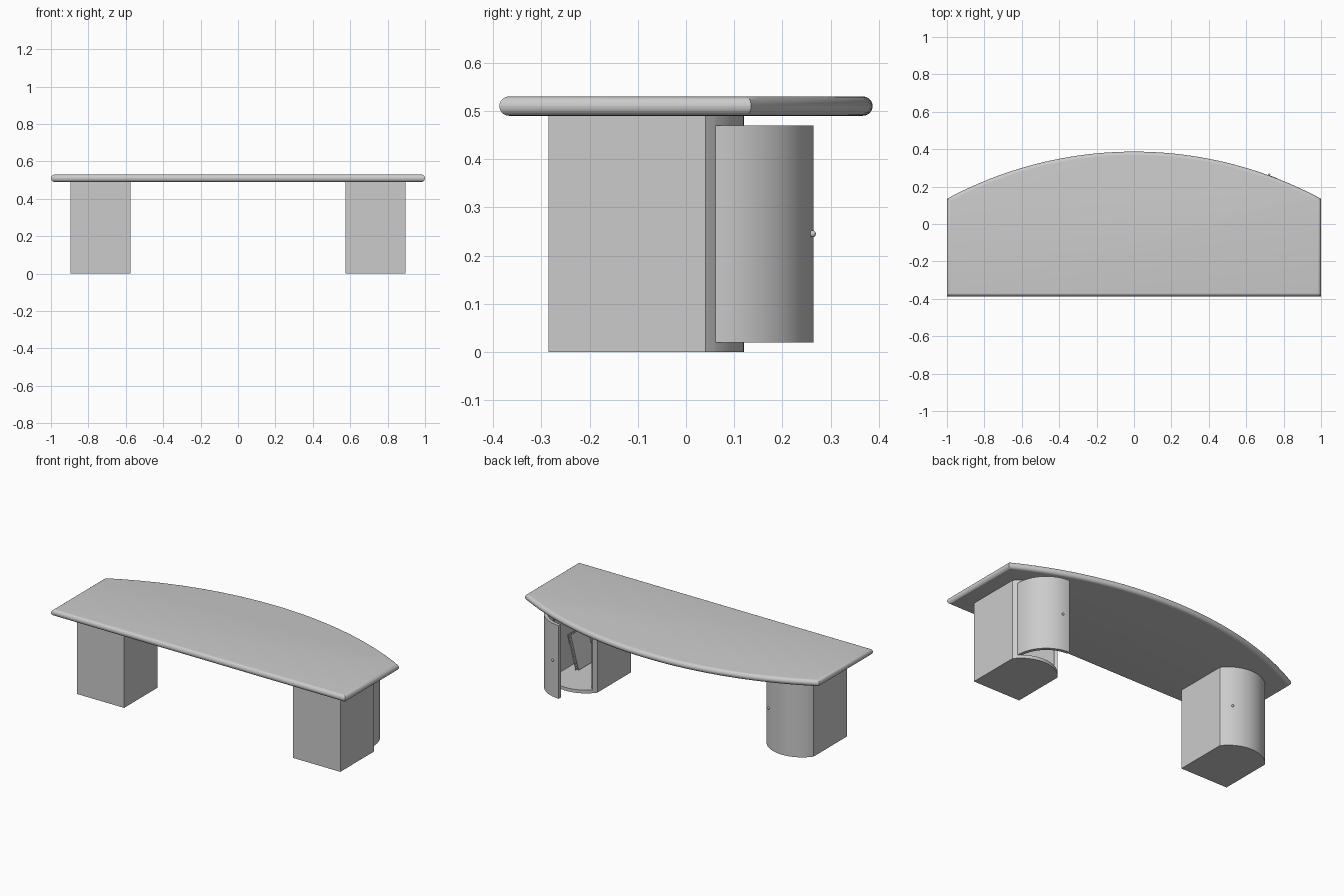
import bpy, bmesh, math
from mathutils import Matrix, Vector

cube = bpy.data.objects.get("Cube")
if cube:
    bpy.data.objects.remove(cube, do_unlink=True)

# One plain grey for the whole desk
grey = bpy.data.materials.new("light grey")
grey.use_nodes = True
grey.diffuse_color = (0.6, 0.6, 0.6, 1)
grey.node_tree.nodes["Principled BSDF"].inputs["Base Color"].default_value = grey.diffuse_color

DESK_UNDERSIDE, DESK_TOP = 0.49, 0.53
PLATE = 0.02                         # cabinet wall and door thickness
CABINET_X, HALF_W = 0.735, 0.16      # cabinet centre and half width
FRONT_Y = -0.285
ARC_Y, ARC_R = -0.08, 0.2            # centre and radius of the bowed back
DOOR_HALF = math.radians(45)


def finish(name, bm, matrix=Matrix()):
    bmesh.ops.transform(bm, matrix=matrix, verts=bm.verts)
    bmesh.ops.recalc_face_normals(bm, faces=bm.faces)
    mesh = bpy.data.meshes.new(name)
    bm.to_mesh(mesh)
    bm.free()
    mesh.materials.append(grey)
    obj = bpy.data.objects.new(name, mesh)
    bpy.context.collection.objects.link(obj)
    bpy.ops.object.select_all(action="DESELECT")
    obj.select_set(True)
    bpy.context.view_layer.objects.active = obj
    bpy.ops.object.shade_smooth_by_angle(angle=math.radians(30))
    return obj


def prism(points, z0, z1):
    bm = bmesh.new()
    face = bm.faces.new([bm.verts.new((x, y, z0)) for x, y in points])
    top = bmesh.ops.extrude_face_region(bm, geom=[face])["geom"]
    verts = [v for v in top if isinstance(v, bmesh.types.BMVert)]
    bmesh.ops.translate(bm, verts=verts, vec=(0, 0, z1 - z0))
    return bm


def arc(cy, r, start, end, steps):
    # Angles are measured from +y towards +x
    angles = [start + (end - start) * i / steps for i in range(steps + 1)]
    return [(r * math.sin(a), cy + r * math.cos(a)) for a in angles]


# Desk top: bowed back edge and a fully rounded rim
edge_y, back_y = 0.135, 0.387
sag = back_y - edge_y
bow_r = (1 + sag * sag) / (2 * sag)
bow = math.asin(1 / bow_r)
outline = arc(back_y - bow_r, bow_r, -bow, bow, 40) + [(1, -back_y), (-1, -back_y)]
bm = prism(outline, DESK_UNDERSIDE, DESK_TOP)
rim = [e for e in bm.edges if abs(e.verts[0].co.z - e.verts[1].co.z) < 0.001]
bmesh.ops.bevel(bm, geom=rim, offset=0.0198, segments=6, profile=0.5,
                affect="EDGES", clamp_overlap=False)
finish("desk_top", bm)


def pedestal(side, label, opening):
    place = Matrix.Translation((side * CABINET_X, 0, 0)) @ Matrix.Diagonal((side, 1, 1, 1))
    corner = math.asin(HALF_W / ARC_R)
    inner_w, inner_r = HALF_W - PLATE, ARC_R - PLATE
    inner_corner = math.asin(inner_w / inner_r)
    inner_front = [(inner_w, FRONT_Y + PLATE), (-inner_w, FRONT_Y + PLATE)]

    # Wall wrapping the front, sides and door jambs
    walls = arc(ARC_Y, ARC_R, DOOR_HALF, corner, 2)
    walls += [(HALF_W, FRONT_Y), (-HALF_W, FRONT_Y)]
    walls += arc(ARC_Y, ARC_R, -corner, -DOOR_HALF, 2)
    walls += arc(ARC_Y, inner_r, -DOOR_HALF, -inner_corner, 2)
    walls += inner_front[::-1]
    walls += arc(ARC_Y, inner_r, inner_corner, DOOR_HALF, 2)
    finish(label + "_cabinet_walls", prism(walls, 0, DESK_UNDERSIDE), place)

    # Floor and ceiling follow the bowed back
    plate = arc(ARC_Y, ARC_R, -DOOR_HALF, DOOR_HALF, 20)
    plate += arc(ARC_Y, inner_r, DOOR_HALF, inner_corner, 2) + inner_front
    plate += arc(ARC_Y, inner_r, -inner_corner, -DOOR_HALF, 2)
    finish(label + "_cabinet_floor", prism(plate, 0, PLATE), place)
    finish(label + "_cabinet_ceiling",
           prism(plate, DESK_UNDERSIDE - PLATE, DESK_UNDERSIDE), place)

    # Curved door and knob swing about the outer jamb
    hinge = Vector((ARC_R * math.sin(DOOR_HALF), ARC_Y + ARC_R * math.cos(DOOR_HALF), 0))
    swing = (place @ Matrix.Translation(hinge) @ Matrix.Rotation(-opening, 4, "Z")
             @ Matrix.Translation(-hinge))
    door = arc(ARC_Y, ARC_R, -DOOR_HALF, DOOR_HALF, 20)
    door += arc(ARC_Y, inner_r, DOOR_HALF, -DOOR_HALF, 20)
    finish(label + "_door", prism(door, PLATE, DESK_UNDERSIDE - PLATE), swing)
    x, y = arc(ARC_Y, ARC_R + 0.003, math.radians(-33), 0, 1)[0]
    bm = bmesh.new()
    bmesh.ops.create_uvsphere(bm, u_segments=12, v_segments=8, radius=0.007)
    finish(label + "_door_knob", bm, swing @ Matrix.Translation((x, y, 0.245)))


pedestal(1, "left", math.radians(46))
pedestal(-1, "right", 0)

# Ring binder leaning on the inside wall of the open cabinet
lean = Matrix.Translation((0.807, -0.175, 0.024)) @ Matrix.Rotation(math.radians(15), 4, "Y")


def block(name, centre, size):
    bm = bmesh.new()
    bmesh.ops.create_cube(bm, size=1)
    finish(name, bm, lean @ Matrix.Translation(centre) @ Matrix.Diagonal((*size, 1)))


for name, x in (("binder_front_cover", -0.01), ("binder_back_cover", 0.01)):
    block(name, (x, 0, 0.105), (0.003, 0.16, 0.21))
block("binder_pages", (0, -0.003, 0.105), (0.017, 0.15, 0.2))
for i in range(14):
    block("binder_ring", (0, 0.078, 0.013 + i * 0.014), (0.02, 0.01, 0.005))
